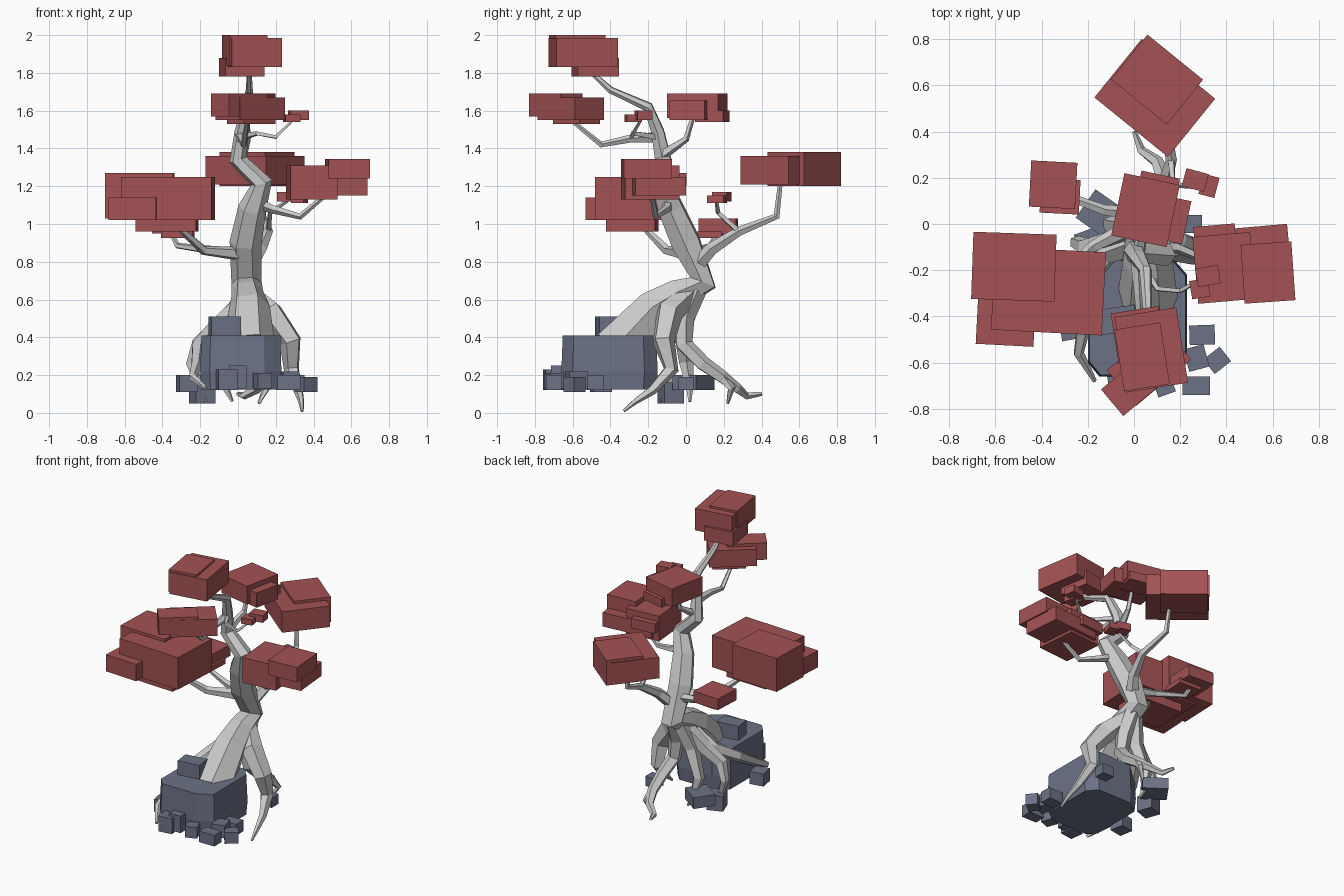
import bpy, bmesh
from math import radians, cos, sin, pi
from mathutils import Vector, Matrix

def material(name, col):
    m = bpy.data.materials.new(name)
    m.diffuse_color = (*col, 1)
    return m

RED = material("leaf_red", (0.37, 0.085, 0.09))
SLATE = material("slate", (0.15, 0.17, 0.24))

def finish(name, bm, mat=None):
    bmesh.ops.recalc_face_normals(bm, faces=bm.faces)
    me = bpy.data.meshes.new(name)
    bm.to_mesh(me)
    bm.free()
    ob = bpy.data.objects.new(name, me)
    bpy.context.collection.objects.link(ob)
    if mat:
        me.materials.append(mat)
    return ob

def boxes(name, mat, *specs):
    """Each spec: centre x, y, width, depth, bottom z, top z, turn in degrees."""
    bm = bmesh.new()
    for x, y, w, d, z0, z1, a in specs:
        M = (Matrix.Translation((x, y, (z0 + z1) / 2)) @ Matrix.Rotation(radians(a), 4, 'Z')
             @ Matrix.Diagonal((w, d, z1 - z0, 1)))
        bmesh.ops.create_cube(bm, size=1, matrix=M)
    return finish(name, bm, mat)

def limb(name, pts, sides=5):
    """Tapered faceted tube through (x, y, z, radius) points."""
    bm = bmesh.new()
    P = [Vector(p[:3]) for p in pts]
    prev_t, u, rings = None, None, []
    for i, p in enumerate(P):
        t = ((P[min(i + 1, len(P) - 1)] - p).normalized() + (p - P[max(i - 1, 0)]).normalized()).normalized()
        if u is None:
            u = t.orthogonal().normalized()
        else:
            u = prev_t.rotation_difference(t) @ u
        prev_t = t
        v, r = t.cross(u), pts[i][3]
        rings.append([bm.verts.new(p + r * (u * cos(2 * pi * k / sides) + v * sin(2 * pi * k / sides)))
                      for k in range(sides)])
    for a, b in zip(rings, rings[1:]):
        for k in range(sides):
            n = (k + 1) % sides
            bm.faces.new((a[k], a[n], b[n], b[k]))
    bm.faces.new(rings[0])
    bm.faces.new(rings[-1])
    return finish(name, bm)

# Trunk
limb("trunk", [(.06, -.37, .33, .14), (.06, -.17, .55, .11), (.05, -.04, .63, .085), (.045, .09, .69, .08),
               (.04, 0, .9, .085), (.075, -.08, 1.08, .075), (.125, -.13, 1.22, .058),
               (0, -.12, 1.34, .048), (.02, -.15, 1.49, .038), (.05, -.2, 1.62, .028),
               (.06, -.4, 1.71, .019), (.06, -.52, 1.82, .012)], 6)

# Roots
limb("root_right", [(.06, .03, .64, .05), (.17, -.09, .53, .075), (.28, -.12, .38, .062),
                    (.285, -.08, .23, .042), (.32, -.18, .12, .026), (.335, -.27, .06, .016),
                    (.34, -.33, .01, .008)])
limb("root_back", [(.06, .05, .65, .06), (.08, -.01, .5, .055), (.1, -.01, .36, .048),
                   (.13, .09, .26, .042), (.13, .19, .19, .036), (.1, .27, .13, .028),
                   (.03, .32, .09, .02), (0, .4, .1, .011)])
limb("root_back_fork", [(.13, .19, .19, .03), (.15, .24, .13, .022), (.11, .22, .05, .008)])
limb("root_back_left", [(.03, .04, .65, .055), (-.03, -.02, .46, .055), (-.1, 0, .27, .04),
                        (-.07, .02, .14, .022), (-.03, .02, .06, .008)])
limb("root_left", [(.03, -.02, .6, .055), (-.1, -.07, .46, .05), (-.21, -.1, .37, .042),
                   (-.25, -.08, .26, .03), (-.2, -.1, .13, .02), (-.17, -.13, .06, .008)])
limb("root_front_left", [(.02, -.08, .56, .06), (-.12, -.13, .44, .05), (-.21, -.28, .35, .04),
                         (-.22, -.45, .25, .032), (-.24, -.56, .19, .024), (-.17, -.68, .13, .01)])

# Branches
limb("branch_back", [(.06, .05, .77, .045), (.12, .14, .87, .036), (.16, .28, .96, .026),
                     (.13, .48, 1.04, .019), (.12, .5, 1.22, .013)])
limb("branch_back_twig", [(.16, .28, .96, .018), (.17, .17, 1.06, .014), (.27, .16, 1.13, .009)], 4)
limb("branch_left", [(.03, .01, .84, .04), (-.18, -.1, .86, .026), (-.29, -.2, .96, .018), (-.35, -.25, 1.03, .012)])
limb("branch_left_back", [(.04, .04, .83, .035), (-.13, .06, .86, .024), (-.32, .13, .885, .017), (-.36, .17, .96, .01)])
limb("branch_right", [(.08, -.1, 1.12, .035), (.18, -.1, 1.08, .024), (.33, -.16, 1.04, .018), (.46, -.18, 1.15, .012)])
limb("branch_front", [(.01, -.14, 1.46, .03), (.02, -.3, 1.45, .022), (.03, -.45, 1.42, .017), (.05, -.61, 1.55, .011)])
limb("branch_upper_back", [(.02, -.12, 1.37, .03), (.05, 0, 1.45, .018), (.05, .04, 1.58, .012)])
limb("branch_upper_right", [(.02, -.15, 1.46, .022), (.1, -.28, 1.48, .014), (.2, -.29, 1.46, .012), (.29, -.24, 1.55, .008)], 4)

# Leaf blocks
boxes("leaves_top", RED, (.075, -.545, .27, .33, 1.83, 1.985, 9), (.035, -.575, .2, .27, 1.84, 2, 9),
      (.02, -.48, .21, .22, 1.78, 1.88, 9))
boxes("leaves_front", RED, (.065, -.61, .31, .2, 1.55, 1.67, 40), (.005, -.69, .26, .15, 1.57, 1.69, 40),
      (.07, -.58, .22, .14, 1.53, 1.6, 40))
boxes("leaves_upper_back", RED, (.05, .06, .245, .275, 1.56, 1.69, -12), (.16, .02, .14, .19, 1.55, 1.655, -12),
      (.1, .14, .17, .15, 1.54, 1.6, -12))
boxes("leaves_upper_right_small", RED, (.32, -.225, .1, .08, 1.55, 1.6, 10), (.285, -.28, .08, .08, 1.54, 1.58, 10))
boxes("leaves_back", RED, (.09, .545, .41, .325, 1.21, 1.36, -39), (.1, .625, .31, .25, 1.2, 1.38, -39))
boxes("leaves_right", RED, (.58, -.21, .22, .255, 1.24, 1.345, 4), (.49, -.15, .37, .27, 1.15, 1.25, 5),
      (.39, -.19, .25, .29, 1.13, 1.31, 5), (.355, -.11, .18, .21, 1.2, 1.27, 5))
boxes("leaves_left", RED, (-.52, -.185, .36, .29, 1.03, 1.27, -2), (-.37, -.29, .48, .36, 1.02, 1.25, -3),
      (-.555, -.425, .25, .2, 1.02, 1.14, -3), (-.375, -.285, .32, .26, .96, 1.14, -3))
boxes("leaves_left_back_small", RED, (-.35, .17, .2, .2, .95, 1.03, -3), (-.32, .12, .17, .15, .925, .96, -3))
boxes("leaves_right_back_small", RED, (.265, .19, .1, .08, 1.12, 1.17, -15), (.325, .165, .07, .09, 1.11, 1.15, -15))

# Main rock: convex faceted lump
outline = [(-.2, -.6), (-.15, -.66), (.14, -.66), (.23, -.6), (.23, -.22), (.17, -.15), (-.1, -.15), (-.2, -.22)]
bm = bmesh.new()
for z, s in ((.125, .97), (.22, 1), (.41, .97)):
    for x, y in outline:
        bm.verts.new((.015 + (x - .015) * s, -.41 + (y + .41) * s, z))
bmesh.ops.convex_hull(bm, input=bm.verts)
bmesh.ops.dissolve_limit(bm, angle_limit=radians(2), verts=bm.verts, edges=bm.edges)
finish("rock_main", bm, SLATE)

# Loose stones
boxes("stones_front", SLATE, (-.07, -.415, .16, .11, .4, .51, 8), (-.06, -.7, .1, .1, .12, .23, 8),
      (0, -.67, .09, .09, .13, .25, 0), (.13, -.7, .08, .08, .13, .21, 20), (.27, -.7, .12, .08, .12, .2, 0))
boxes("stones_right", SLATE, (.295, -.48, .11, .085, .12, .2, 2), (.27, -.58, .09, .1, .13, .22, 15),
      (.36, -.59, .09, .08, .11, .19, 38))
boxes("stones_left", SLATE, (-.27, -.45, .1, .1, .11, .2, 10))
boxes("stones_back", SLATE, (-.14, .04, .17, .15, .12, .2, -35), (.25, 0, .09, .08, .12, .19, 0),
      (-.19, -.08, .11, .11, .05, .16, 20))
